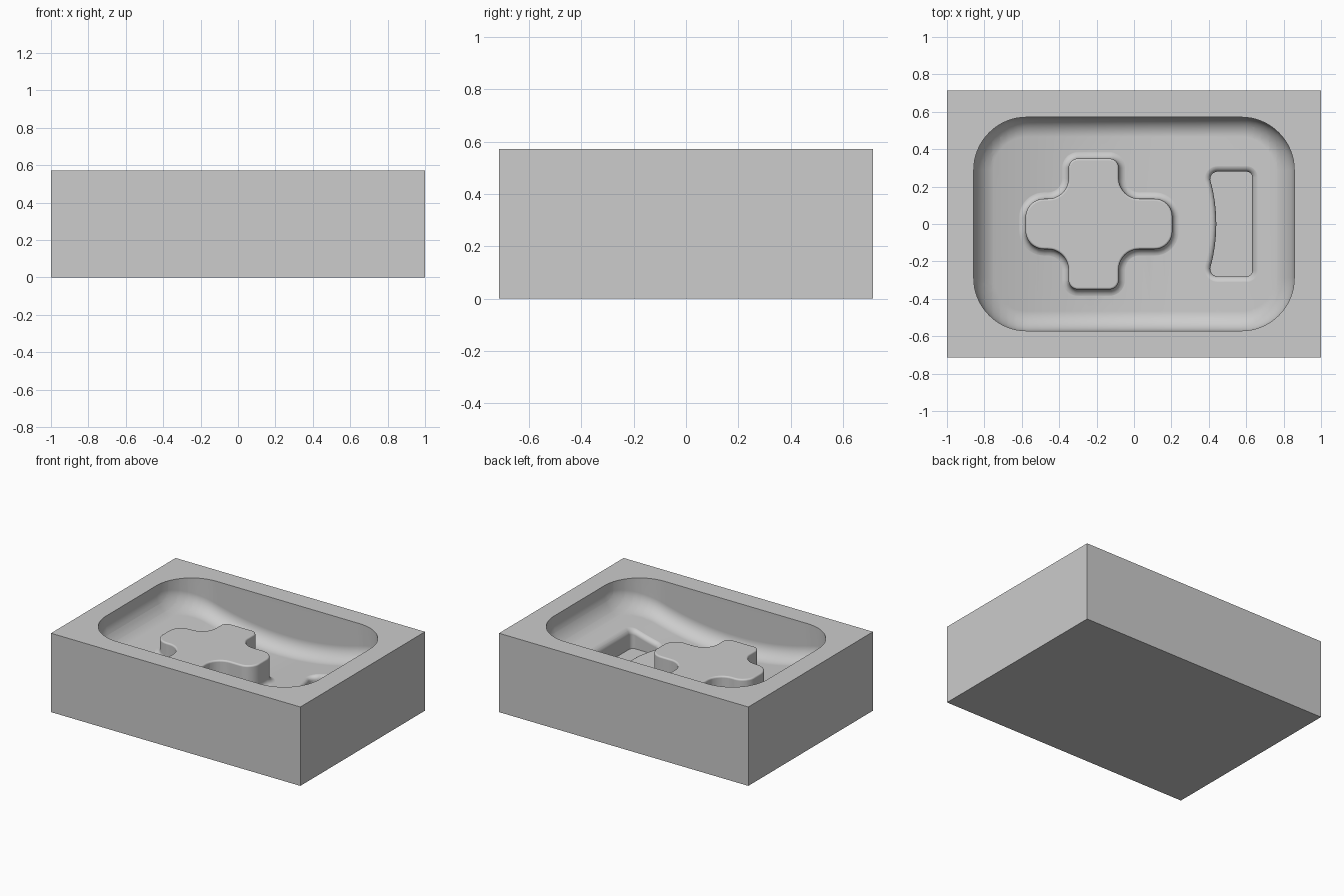
import bpy, bmesh
from math import pi, sin, cos, sqrt
from mathutils import Vector

if "Cube" in bpy.data.objects:
    bpy.data.objects.remove(bpy.data.objects["Cube"], do_unlink=True)

HX, HY, TOP = 1.0, 0.714, 0.572      # block half sizes and height
FLOOR, BOW = 0.225, 2.1              # lowest floor level, floor bow radius
GAP = 0.0004                         # overlap where fillets run into the floor

grey = bpy.data.materials.new("plain_grey")
grey.use_nodes = True
grey.diffuse_color = (0.604, 0.604, 0.604, 1)
grey.node_tree.nodes["Principled BSDF"].inputs["Base Color"].default_value = grey.diffuse_color


def rounded(corners, steps=10):
    """Counter-clockwise corners (x, y, radius) to a list of (point, outward normal)."""
    out = []
    for i, (x, y, r) in enumerate(corners):
        p = Vector((x, y))
        a = (p - Vector(corners[i - 1][:2])).normalized()
        b = (Vector(corners[(i + 1) % len(corners)][:2]) - p).normalized()
        na, nb = Vector((a.y, -a.x)), Vector((b.y, -b.x))
        side = 1 if a.cross(b) > 0 else -1
        centre = p - (na + nb) * (side * r / (1 + na.dot(nb)))
        count = steps if na.dot(nb) < 0.8 else 1
        for k in range(count + 1):
            n = na.slerp(nb, k / count)
            out.append((centre + n * (side * r), n))
    return out


def arc(fn, steps=8):
    return [fn(sin(pi / 2 * k / steps), cos(pi / 2 * k / steps)) for k in range(steps + 1)]


def solid(name, outline, profile, bends):
    """Loft the outline through (offset, z) steps, then bow the chosen levels along x."""
    bm = bmesh.new()
    rings = [[bm.verts.new((*(p + n * off), z)) for p, n in outline] for off, z in profile]
    for low, high in zip(rings, rings[1:]):
        for j in range(len(low)):
            bm.faces.new((low[j - 1], low[j], high[j], high[j - 1]))
    bm.faces.new(rings[0][::-1])
    bm.faces.new(rings[-1])
    for k in range(-21, 22):
        bmesh.ops.bisect_plane(bm, geom=bm.verts[:] + bm.edges[:] + bm.faces[:], dist=1e-5,
                               plane_co=(k * 0.04 + 0.003, 0, 0), plane_no=(1, 0, 0))
    for v in bm.verts:
        if bends(v.co.z):
            v.co.z += BOW - sqrt(BOW ** 2 - v.co.x ** 2)
    bmesh.ops.remove_doubles(bm, verts=bm.verts[:], dist=1e-5)
    bmesh.ops.recalc_face_normals(bm, faces=bm.faces[:])
    mesh = bpy.data.meshes.new(name)
    bm.to_mesh(mesh)
    bm.free()
    obj = bpy.data.objects.new(name, mesh)
    bpy.context.collection.objects.link(obj)
    mesh.materials.append(grey)
    return obj


# Outer block
bpy.ops.mesh.primitive_cube_add(size=2, location=(0, 0, TOP / 2))
block = bpy.context.object
block.name = "mould_block"
block.scale = (HX, HY, TOP / 2)
bpy.ops.object.transform_apply(location=True, scale=True)
block.data.materials.append(grey)

# Rounded pocket with a bowed floor and a large floor fillet
R = 0.105
pocket = solid(
    "pocket_cutter",
    rounded([(sx * 0.857, sy * 0.571, 0.283) for sx, sy in ((-1, -1), (1, -1), (1, 1), (-1, 1))], 16),
    arc(lambda s, c: (-R + R * s, FLOOR + R - R * c), 10) + [(0, 0.8)],
    lambda z: True)

# Raised cross with a base fillet and a rounded top edge
upper = [(0.205, 0.135, 0.095), (-0.082, 0.135, 0.11), (-0.082, 0.35, 0.05),
         (-0.35, 0.35, 0.05), (-0.35, 0.135, 0.11), (-0.58, 0.135, 0.1)]
lower = [(x, -y, r) for x, y, r in reversed(upper)]
F, T, CROSS = 0.04, 0.012, 0.42
cross = solid(
    "raised_cross", rounded(upper + lower),
    [(F, 0.12)] + arc(lambda s, c: (F - F * s, FLOOR - GAP + F - F * c))
    + arc(lambda s, c: (-T + T * c, CROSS - T + T * s)),
    lambda z: z < 0.3)

# Sunken slot with one inward-curving side and a softened rim
E = 0.034
side = [(0.44 - 0.045 * (k / 7) ** 2, -k * 0.04, 0.1) for k in range(-5, 6)]
slot = solid(
    "slot_cutter",
    rounded([(0.632, -0.28, 0.03), (0.632, 0.28, 0.03), (0.395, 0.28, 0.04)]
            + side + [(0.395, -0.28, 0.04)]),
    [(0, 0.185)] + arc(lambda s, c: (E - E * c, FLOOR + GAP - E + E * s)) + [(E, 0.6)],
    lambda z: 0.188 < z < 0.5)

# Combine the parts into one body
bpy.context.view_layer.objects.active = block
for tool, operation in ((pocket, 'DIFFERENCE'), (slot, 'DIFFERENCE'), (cross, 'UNION')):
    mod = block.modifiers.new(tool.name, 'BOOLEAN')
    mod.object, mod.operation, mod.solver = tool, operation, 'EXACT'
    bpy.ops.object.modifier_apply(modifier=mod.name)
    bpy.data.objects.remove(tool, do_unlink=True)

# Smooth the fillets while the flat faces stay flat
bpy.ops.object.select_all(action='DESELECT')
block.select_set(True)
bpy.ops.object.shade_smooth_by_angle(angle=pi / 6)
weighted = block.modifiers.new("weighted_normals", 'WEIGHTED_NORMAL')
weighted.keep_sharp = True
